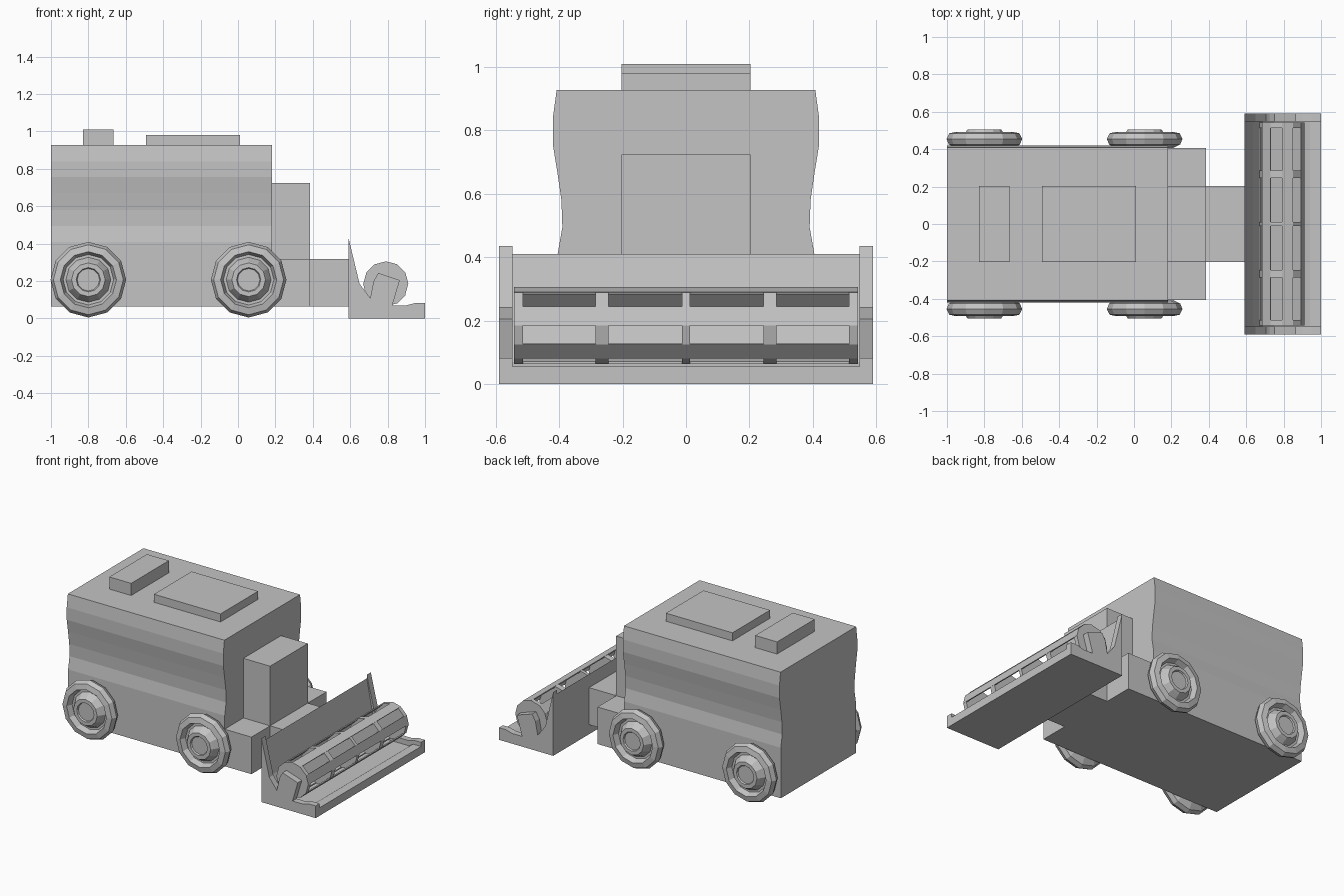
import bpy, bmesh, math
from mathutils import Vector

if "Cube" in bpy.data.objects:
    bpy.data.objects.remove(bpy.data.objects["Cube"])

grey = bpy.data.materials.new("plain_grey")
grey.diffuse_color = (0.55, 0.55, 0.55, 1)
grey.use_nodes = True
grey.node_tree.nodes["Principled BSDF"].inputs["Base Color"].default_value = grey.diffuse_color


def finish(name, bm):
    bmesh.ops.recalc_face_normals(bm, faces=bm.faces)
    me = bpy.data.meshes.new(name)
    bm.to_mesh(me)
    bm.free()
    me.materials.append(grey)
    ob = bpy.data.objects.new(name, me)
    bpy.context.collection.objects.link(ob)
    return ob


def extrude(bm, pts, step):
    """Solid from a closed loop of points pushed along step."""
    f = bm.faces.new([bm.verts.new(p) for p in pts])
    r = bmesh.ops.extrude_face_region(bm, geom=[f], use_keep_orig=True)
    verts = [g for g in r["geom"] if isinstance(g, bmesh.types.BMVert)]
    bmesh.ops.translate(bm, verts=verts, vec=Vector(step))


def prism(name, pts, step):
    bm = bmesh.new()
    extrude(bm, pts, step)
    return finish(name, bm)


def box(name, x0, x1, hy, z0, z1):
    return prism(name, [(x0, -hy, z0), (x1, -hy, z0), (x1, -hy, z1), (x0, -hy, z1)],
                 (0, 2 * hy, 0))


# Body with wavy sides
side = [(0.405, 0.065), (0.405, 0.41), (0.39, 0.495), (0.393, 0.58),
        (0.406, 0.67), (0.42, 0.755), (0.42, 0.84), (0.408, 0.927)]
loop = [(-1, y, z) for y, z in side] + [(-1, -y, z) for y, z in reversed(side)]
prism("body", loop, (1.183, 0, 0))

# Front base, cab, feeder and roof boxes
box("front_base", 0.18, 0.385, 0.405, 0.065, 0.318)
box("cab", 0.18, 0.385, 0.203, 0.318, 0.725)
box("feeder", 0.385, 0.595, 0.203, 0.065, 0.318)
box("roof_vent", -0.83, -0.665, 0.203, 0.92, 1.01)
box("roof_hatch", -0.493, 0.01, 0.203, 0.92, 0.982)

# Wheels: lathed 12-sided tyre with recessed rim and hub (radius, y)
tyre = [(0.15, 0.405), (0.19, 0.425), (0.202, 0.455), (0.187, 0.485),
        (0.15, 0.493), (0.135, 0.455), (0.12, 0.455), (0.10, 0.49),
        (0.09, 0.505), (0.065, 0.505), (0.06, 0.495)]


def wheel(name, cx, s):
    bm = bmesh.new()
    rings = [[bm.verts.new((cx + r * math.cos(k * math.pi / 6), s * y,
                            0.207 + r * math.sin(k * math.pi / 6)))
              for k in range(12)] for r, y in tyre]
    for a, b in zip(rings, rings[1:]):
        for k in range(12):
            j = (k + 1) % 12
            bm.faces.new((a[k], a[j], b[j], b[k]))
    bm.faces.new(rings[0])
    bm.faces.new(rings[-1])
    finish(name, bm)


for place, cx in (("rear", -0.8), ("front", 0.057)):
    for sname, s in (("right", -1), ("left", 1)):
        wheel(f"{place}_{sname}_wheel", cx, s)

# Header trough
trough = [(0.59, 0.0), (1, 0.0), (1, 0.055), (0.94, 0.055), (0.91, 0.035), (0.75, 0.035),
          (0.69, 0.07), (0.635, 0.18), (0.59, 0.41)]
prism("header_trough", [(x, -0.55, z) for x, z in trough], (0, 1.1, 0))

# Header end plates with reel arms
plate = [(0.59, 0.0), (1, 0.0), (1, 0.083), (0.95, 0.083), (0.9, 0.07), (0.825, 0.07),
         (0.865, 0.205), (0.75, 0.243), (0.725, 0.2), (0.707, 0.11), (0.65, 0.185), (0.59, 0.435)]
for sname, s in (("right", -1), ("left", 1)):
    prism(f"header_{sname}_plate", [(x, s * 0.547, z) for x, z in plate], (0, s * 0.043, 0))

# Reel: six slats and five discs
RX, RZ, R = 0.79, 0.185, 0.121


def polar(r, deg, y):
    a = math.radians(deg)
    return (RX + r * math.cos(a), y, RZ + r * math.sin(a))


bm = bmesh.new()
for k in range(6):
    a = 60 * k
    extrude(bm, [polar(R, a, -0.542), polar(R, a + 30, -0.542),
                 polar(R - 0.008, a + 30, -0.542), polar(R - 0.008, a, -0.542)],
            (0, 1.084, 0))
finish("reel_slats", bm)

bm = bmesh.new()
for y in (-0.528, -0.265, 0, 0.265, 0.528):
    w = 0.012 if y == 0 else (0.014 if abs(y) > 0.5 else 0.02)
    extrude(bm, [polar(R - 0.001, 30 * k, y - w) for k in range(12)], (0, 2 * w, 0))
finish("reel_discs", bm)
